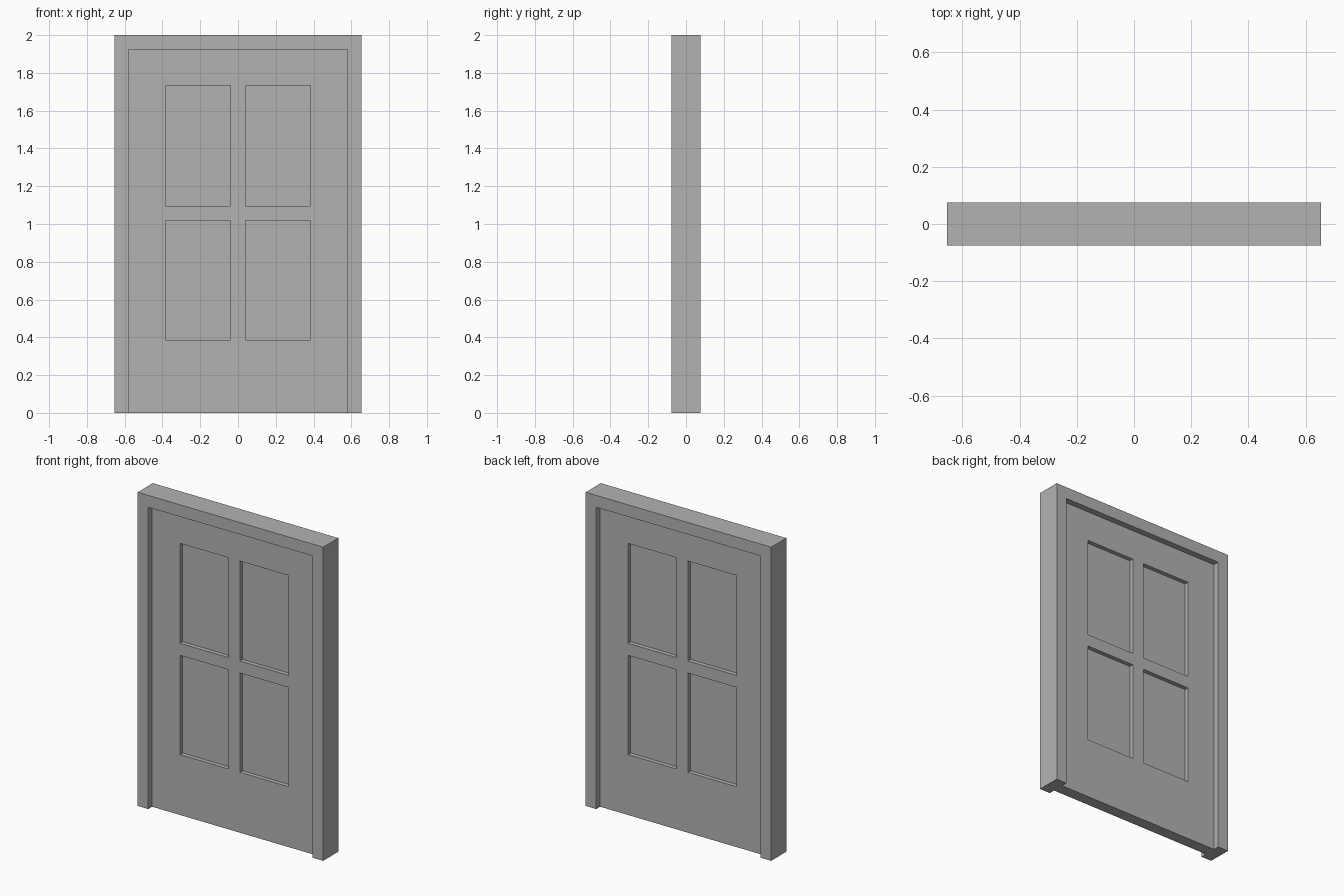
import bpy, bmesh

if "Cube" in bpy.data.objects:
    bpy.data.objects.remove(bpy.data.objects["Cube"])

HALF_W, HEIGHT, HALF_D = 0.654, 2.0, 0.076   # frame outer size
OPEN_W, OPEN_H = 0.58, 1.924                 # door opening
DOOR_Y, PANEL_Y = 0.037, 0.01                # half thickness of slab and panels

grey = bpy.data.materials.new("dark_grey")
grey.diffuse_color = (0.45, 0.45, 0.45, 1)
grey.use_nodes = True
grey.node_tree.nodes["Principled BSDF"].inputs["Base Color"].default_value = grey.diffuse_color


def finish(name, bm):
    bmesh.ops.recalc_face_normals(bm, faces=bm.faces)
    mesh = bpy.data.meshes.new(name)
    bm.to_mesh(mesh)
    bm.free()
    mesh.materials.append(grey)
    obj = bpy.data.objects.new(name, mesh)
    bpy.context.collection.objects.link(obj)
    return obj


# Frame: U-shaped outline extruded through the wall depth
bm = bmesh.new()
outline = [(-HALF_W, 0), (-HALF_W, HEIGHT), (HALF_W, HEIGHT), (HALF_W, 0),
           (OPEN_W, 0), (OPEN_W, OPEN_H), (-OPEN_W, OPEN_H), (-OPEN_W, 0)]
face = bm.faces.new([bm.verts.new((x, -HALF_D, z)) for x, z in outline])
ext = bmesh.ops.extrude_face_region(bm, geom=[face])
new_verts = [g for g in ext["geom"] if isinstance(g, bmesh.types.BMVert)]
bmesh.ops.translate(bm, verts=new_verts, vec=(0, 2 * HALF_D, 0))
finish("door_frame", bm)

# Door: front half as a grid of stiles and rails with four sunken panels
bm = bmesh.new()
xs = [-OPEN_W, -0.383, -0.04, 0.04, 0.383, OPEN_W]
zs = [0, 0.385, 1.018, 1.095, 1.732, OPEN_H]
grid = [[bm.verts.new((x, -DOOR_Y, z)) for x in xs] for z in zs]
panels = []
for j in range(5):
    for i in range(5):
        f = bm.faces.new((grid[j][i], grid[j][i + 1],
                          grid[j + 1][i + 1], grid[j + 1][i]))
        if i in (1, 3) and j in (1, 3):
            panels.append(f)

# Door edges run back to the centre plane
rim = bmesh.ops.extrude_edge_only(bm, edges=[e for e in bm.edges if e.is_boundary])
for g in rim["geom"]:
    if isinstance(g, bmesh.types.BMVert):
        g.co.y = 0

# Sunken panels
for f in bmesh.ops.extrude_discrete_faces(bm, faces=panels)["faces"]:
    for v in f.verts:
        v.co.y = -PANEL_Y
door = finish("door", bm)

# Back half of the door mirrors the front
mirror = door.modifiers.new("back_half", "MIRROR")
mirror.use_axis = (False, True, False)
